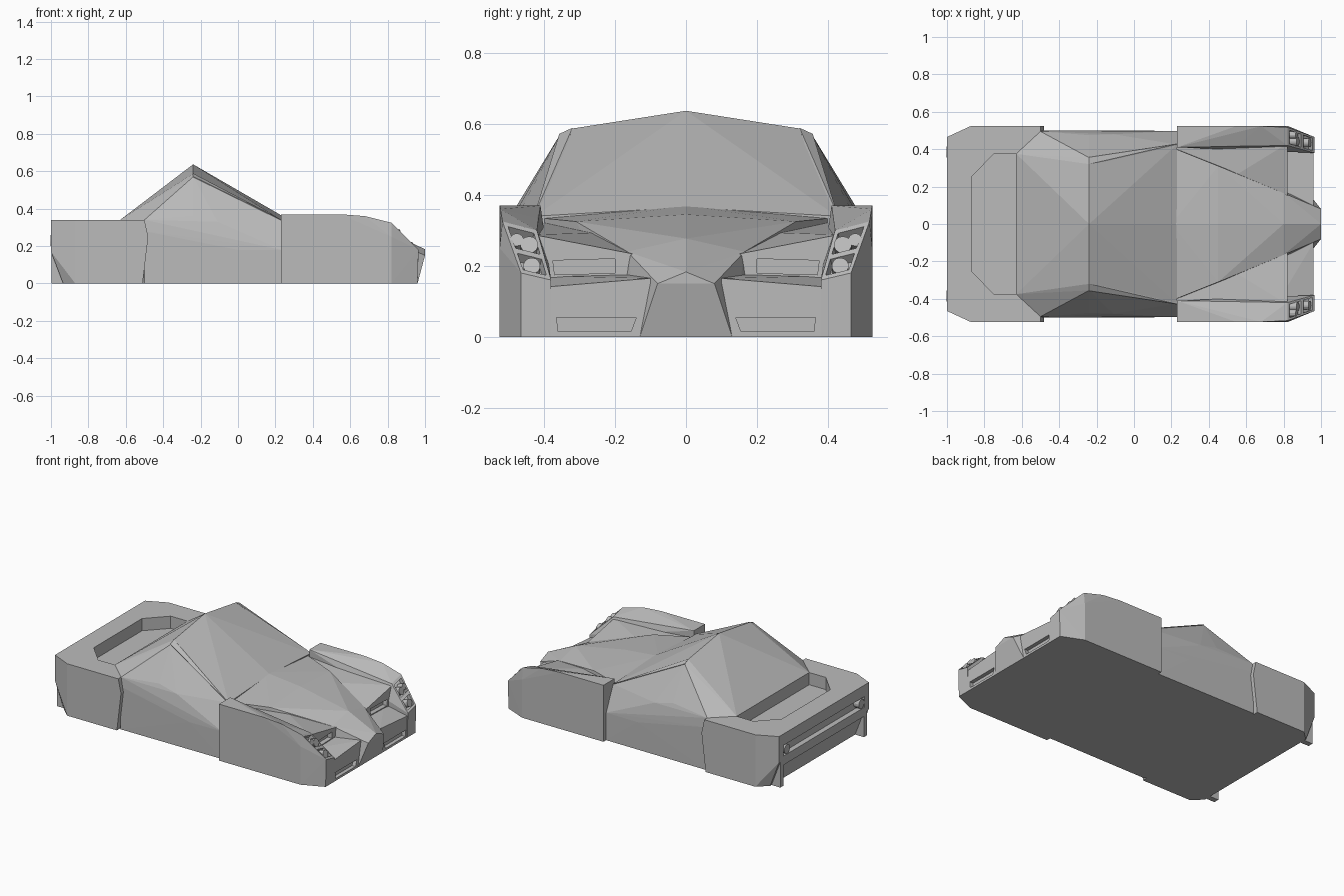
import bpy, bmesh
from mathutils import Vector

if "Cube" in bpy.data.objects:
    bpy.data.objects.remove(bpy.data.objects["Cube"])

grey = bpy.data.materials.new("body grey")
grey.diffuse_color = (0.5, 0.5, 0.5, 1)
grey.use_nodes = True
grey.node_tree.nodes["Principled BSDF"].inputs["Base Color"].default_value = grey.diffuse_color


def hull(name, pts, side=0):
    """Convex faceted solid. side=0 mirrors the points across y, +1/-1 builds one flank."""
    bm = bmesh.new()
    pts = [Vector(p) for p in pts]
    flip = lambda p, s: Vector((p.x, p.y * s, p.z))
    allp = [flip(p, s) for p in pts for s in ((1, -1) if side == 0 else (side,))]
    for p in allp:
        bm.verts.new(p)
    bmesh.ops.remove_doubles(bm, verts=bm.verts, dist=0.0005)
    res = bmesh.ops.convex_hull(bm, input=bm.verts)
    junk = [g for g in set(res["geom_interior"] + res["geom_unused"])
            if isinstance(g, bmesh.types.BMVert) and g.is_valid and not g.link_faces]
    bmesh.ops.delete(bm, geom=junk, context='VERTS')
    bmesh.ops.dissolve_limit(bm, angle_limit=0.01, verts=bm.verts, edges=bm.edges)
    bmesh.ops.recalc_face_normals(bm, faces=bm.faces)
    me = bpy.data.meshes.new(name)
    bm.to_mesh(me)
    bm.free()
    ob = bpy.data.objects.new(name, me)
    bpy.context.collection.objects.link(ob)
    me.materials.append(grey)
    return ob


def box(name, x0, x1, y0, y1, z0, z1, side=1):
    return hull(name, [(x, y, z) for x in (x0, x1) for y in (y0, y1) for z in (z0, z1)], side)


def cut(ob, cutter):
    m = ob.modifiers.new("cut", 'BOOLEAN')
    m.operation = 'DIFFERENCE'
    m.solver = 'EXACT'
    m.object = cutter
    bpy.context.view_layer.objects.active = ob
    bpy.ops.object.modifier_apply(modifier="cut")
    bpy.data.objects.remove(cutter)


def lamp(name, p, axis, r, length, sides=14):
    bpy.ops.mesh.primitive_cylinder_add(vertices=sides, radius=r, depth=length, location=p)
    ob = bpy.context.object
    ob.name = name
    ob.rotation_euler = Vector(axis).to_track_quat('Z', 'Y').to_euler()
    ob.data.materials.append(grey)


# Cabin and middle body
hull("cabin", [
    (-.24, 0, .637), (-.24, .32, .587), (-.24, .355, .57),
    (-.63, .375, .34), (-.63, .375, 0), (-.5, .495, .34), (-.5, .5, .28), (-.5, .5, 0),
    (-.24, .475, .36), (-.11, .48, .33), (0, .5, .18),
    (.23, 0, .365), (.23, .40, .33), (.23, .425, .34), (.23, .497, .18), (.23, .497, 0)])

# Rear block with deck basin and tail slot
rear = hull("rear_body", [
    (-1, .465, .34), (-1, .465, .17), (-.935, .465, 0), (-.87, .525, .34), (-.87, .525, 0),
    (-.5, .525, .34), (-.48, .525, .25), (-.51, .525, 0)])
cut(rear, hull("basin_cutter", [(x, y, z) for x, y in ((-.87, .25), (-.75, .375), (-.59, .375))
                                for z in (.26, .4)]))
cut(rear, box("slot_cutter", -1.05, -.965, -.42, .42, .195, .265))
box("rear_bumper_bar", -.998, -.96, -.42, .42, .135, .165)

# Hood wedge running down to the nose
hull("hood", [
    (.2, 0, .37), (.2, .41, .335), (.45, 0, .345), (.45, .31, .325),
    (.8, 0, .277), (.8, .165, .24), (1, 0, .183), (1, .08, .15),
    (.96, .13, 0), (.8, .19, 0), (.2, .4, 0)])

for s, tag in ((1, "left"), (-1, "right")):
    # Tail lamps and bumper legs
    lamp("tail_lamp_" + tag, (-.98, s * .385, .23), (1, 0, 0), .03, .045)
    box("rear_leg_" + tag, -.998, -.93, .415, .45, 0, .17, s)

    # Windscreen pillar
    hull("pillar_" + tag, [
        (-.24, .32, .589), (-.24, .357, .572), (-.24, .34, .55),
        (.23, .40, .335), (.23, .428, .342), (.23, .41, .3)], s)

    # Channel between hood and fender, with the stepped front grille
    ch = hull("channel_" + tag, [
        (.2, .43, .325), (.2, .05, .30), (.82, .43, .288), (.82, .12, .228),
        (.2, .43, 0), (.2, .05, 0), (.82, .43, 0), (.82, .12, 0)], s)
    cut(ch, hull("grille_cutter", [(x, y, z) for x in (.79, .9) for y, z in
                                   ((.2, .18), (.2, .22), (.37, .175), (.375, .215))], s))
    fp = hull("front_bumper_" + tag, [
        (.78, .4, 0), (.78, .4, .172), (.78, .1, .18), (.78, .1, 0),
        (.96, .4, 0), (.96, .4, .14), (.96, .1, .165), (.96, .1, 0)], s)
    cut(fp, hull("intake_cutter", [(x, y, z) for x in (.935, 1) for y, z in
                                   ((.14, .055), (.365, .055), (.155, .015), (.36, .015))], s))

    # Front fender
    A, B, C, D = (Vector(p) for p in ((.82, .517, .325), (.82, .42, .30),
                                      (.965, .38, .16), (.965, .465, .18)))
    fender = hull("front_fender_" + tag, [
        A, B, C, D, (.23, .525, 0), (.23, .525, .37), (.55, .525, .37), (.68, .523, .36),
        (.47, .5, .37), (.23, .41, .37), (.55, .42, .335), (.82, .525, 0), (.82, .525, .25),
        (.96, .465, 0), (.96, .38, 0), (.23, .41, 0)], s)

    # Headlamp pockets and round lamps
    nrm = (D - A).cross(B - A).normalized()
    nrm = nrm if nrm.x > 0 else -nrm
    P = lambda u, v: A.lerp(B, u).lerp(D.lerp(C, u), v)
    for v0, v1 in ((.08, .5), (.6, .92)):
        cut(fender, hull("pocket_cutter", [P(u, v) + nrm * d for u in (.12, .88)
                                           for v in (v0, v1) for d in (-.03, .04)], s))
    for i, (u, v, r) in enumerate(((.3, .28, .019), (.66, .32, .025), (.52, .76, .024))):
        c = P(u, v) - nrm * .014
        lamp(f"headlamp_{tag}_{i}", (c.x, c.y * s, c.z), (1, 0, .35), r, .04)
